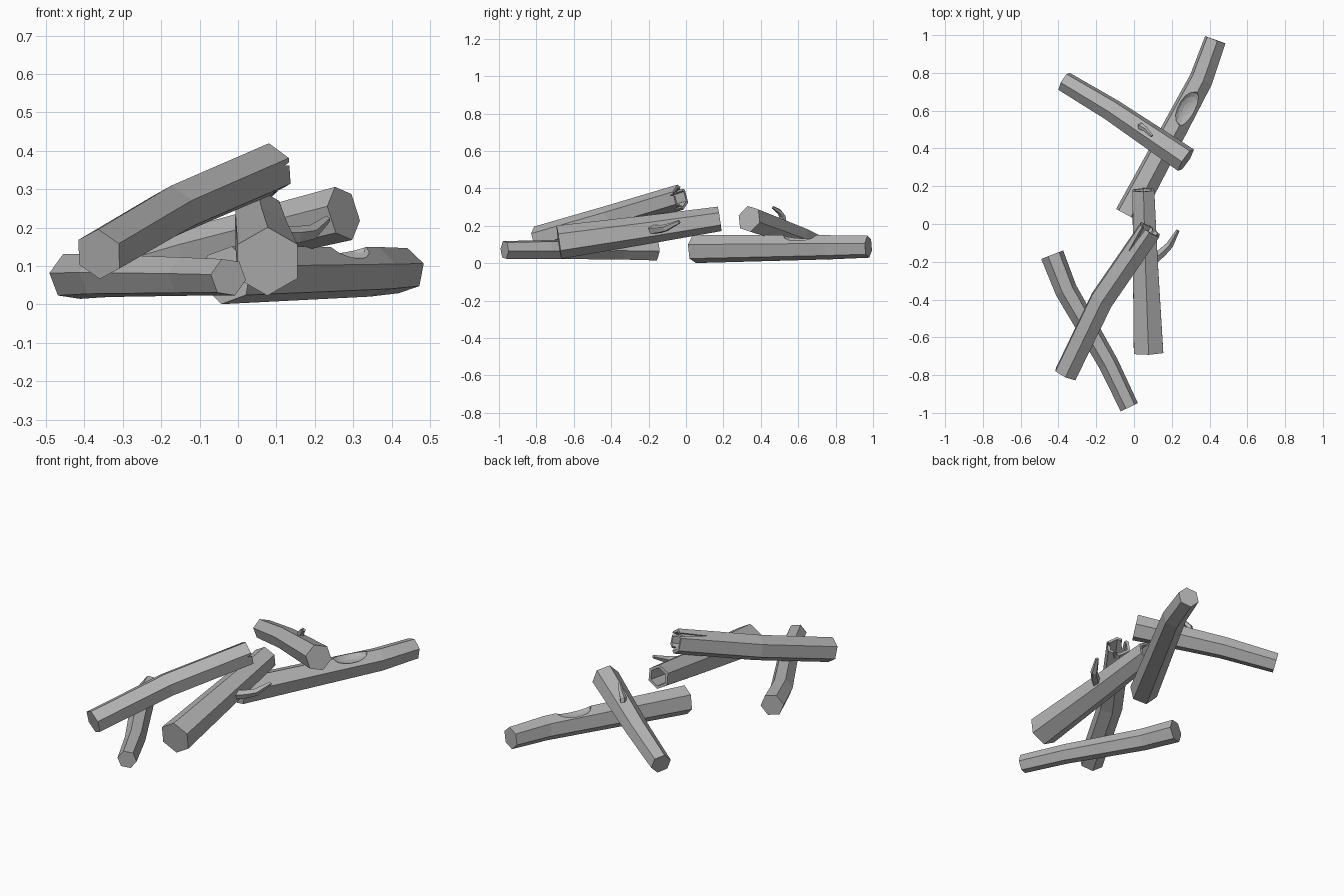
import bpy
import bmesh
from math import cos, sin, pi, radians
from mathutils import Vector, Matrix

if "Cube" in bpy.data.objects:
    bpy.data.objects.remove(bpy.data.objects["Cube"])

wood = bpy.data.materials.new("grey_wood")
wood.use_nodes = True
grey = (0.45, 0.45, 0.45, 1)
wood.diffuse_color = grey
wood.node_tree.nodes["Principled BSDF"].inputs["Base Color"].default_value = grey


def finish(name, bm):
    bmesh.ops.recalc_face_normals(bm, faces=bm.faces)
    mesh = bpy.data.meshes.new(name)
    bm.to_mesh(mesh)
    bm.free()
    mesh.materials.append(wood)
    obj = bpy.data.objects.new(name, mesh)
    bpy.context.collection.objects.link(obj)
    return obj


def limb(name, path, radii, turn=0, sides=6, hollow=0):
    """Faceted tube along a path; hollow is the depth of a bore in its far end."""
    pts = [Vector(p) for p in path]
    radii = list(radii)
    last = len(pts) - 1
    tangents = [(pts[min(i + 1, last)] - pts[max(i - 1, 0)]).normalized()
                for i in range(len(pts))]
    if hollow:
        end, along = pts[-1], tangents[-1]
        pts += [end, end - along * hollow]
        radii += [radii[-1] * 0.76, radii[-1] * 0.66]
        tangents += [along, along]
    bm = bmesh.new()
    rings = []
    for p, r, t in zip(pts, radii, tangents):
        side = t.cross(Vector((0, 0, 1))).normalized()
        up = side.cross(t)
        angles = [radians(turn) + 2 * pi * k / sides for k in range(sides)]
        rings.append([bm.verts.new(p + r * (up * cos(a) + side * sin(a))) for a in angles])
    for a, b in zip(rings, rings[1:]):
        for k in range(sides):
            n = (k + 1) % sides
            bm.faces.new((a[k], a[n], b[n], b[k]))
    bm.faces.new(rings[0])
    bm.faces.new(rings[-1])
    return finish(name, bm)


def cut(target, cutter):
    mod = target.modifiers.new(cutter.name, 'BOOLEAN')
    mod.operation = 'DIFFERENCE'
    mod.solver = 'EXACT'
    mod.object = cutter
    cutter.hide_render = True
    cutter.hide_viewport = True
    cutter.display_type = 'WIRE'


# Large log on the ground at the back, with a scooped knot hole
back_log = limb("back_ground_log",
                [(-0.03, 0.045, 0.076), (0.355, 0.765, 0.085), (0.43, 0.975, 0.088)],
                [0.077, 0.066, 0.06], turn=12)
bm = bmesh.new()
bmesh.ops.create_uvsphere(bm, u_segments=14, v_segments=8, radius=1)
bm.transform(Matrix.Translation((0.285, 0.61, 0.15))
             @ Matrix.Rotation(radians(-28), 4, 'Z')
             @ Matrix.Diagonal((0.06, 0.1, 0.038, 1)))
cut(back_log, finish("knot_hole_cutter", bm))

# Log leaning across the back one, with a bent twig
limb("back_leaning_log",
     [(-0.37, 0.755, 0.07), (-0.12, 0.605, 0.14), (0.275, 0.338, 0.237)],
     [0.056, 0.062, 0.073], turn=15)
limb("back_twig",
     [(0.03, 0.52, 0.19), (0.04, 0.515, 0.25), (0.062, 0.5, 0.275), (0.095, 0.465, 0.298)],
     [0.02, 0.018, 0.014, 0.008], sides=5)

# Thick middle log, hollow at the far end, with a side branch
limb("middle_log",
     [(0.077, -0.68, 0.112), (0.06, -0.2, 0.18), (0.05, 0.18, 0.237)],
     [0.09, 0.076, 0.066], hollow=0.14)
limb("middle_branch",
     [(0.09, -0.2, 0.18), (0.15, -0.15, 0.18), (0.19, -0.11, 0.187), (0.232, -0.035, 0.222)],
     [0.027, 0.024, 0.02, 0.01], sides=5)

# Thin crooked log on the ground at the front
limb("front_ground_log",
     [(-0.433, -0.163, 0.073), (-0.36, -0.35, 0.075), (-0.135, -0.74, 0.073),
      (-0.025, -0.97, 0.071)],
     [0.063, 0.06, 0.054, 0.051], turn=22)

# Log resting on top at the front, hollow and split at its raised end
raised = limb("front_raised_log",
              [(-0.362, -0.795, 0.131), (-0.17, -0.4, 0.243), (0.085, -0.03, 0.353)],
              [0.067, 0.069, 0.069], turn=5, hollow=0.14)
tip = Vector((0.085, -0.03, 0.353))
along = Vector((0.255, 0.37, 0.11)).normalized()
side = along.cross(Vector((0, 0, 1))).normalized()
up = side.cross(along)
for i, (angle, length) in enumerate([(-30, 0.2), (75, 0.05), (160, 0.06)]):
    a = radians(angle)
    edge = tip + (up * cos(a) + side * sin(a)) * 0.054
    cut(raised, limb(f"split_cutter_{i}", [edge + along * 0.02, edge - along * length],
                     [0.017, 0.004], sides=4))
